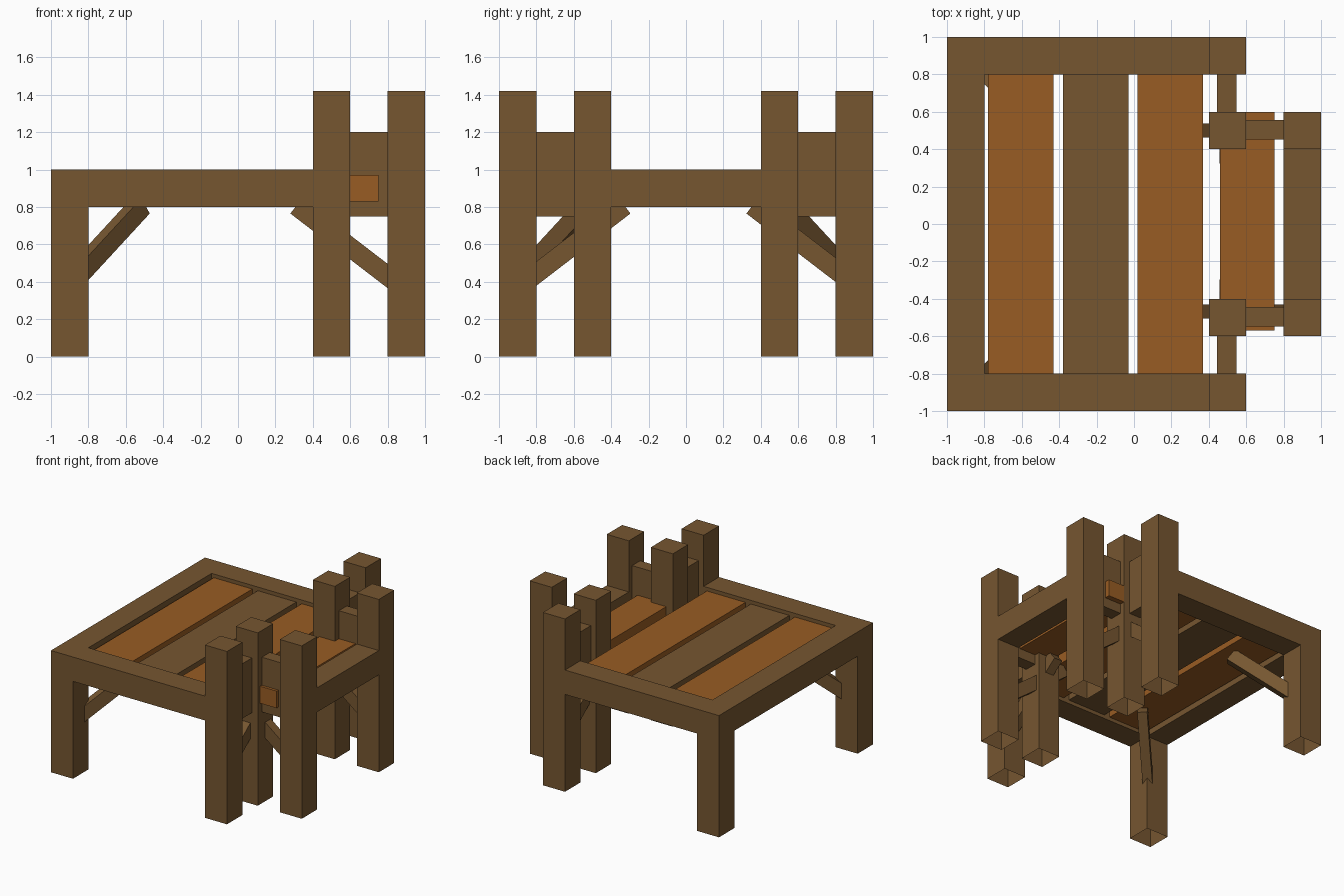
import bpy, bmesh, math
from mathutils import Matrix, Vector

if "Cube" in bpy.data.objects:
    bpy.data.objects.remove(bpy.data.objects["Cube"])


def material(name, rgb):
    m = bpy.data.materials.new(name)
    m.diffuse_color = (*rgb, 1)
    m.use_nodes = True
    m.node_tree.nodes["Principled BSDF"].inputs["Base Color"].default_value = m.diffuse_color
    return m


BROWN = material("brown wood", (0.181, 0.093, 0.030))
ORANGE = material("orange wood", (0.314, 0.107, 0.017))


def make(name, bm, mat):
    me = bpy.data.meshes.new(name)
    bm.to_mesh(me)
    bm.free()
    me.materials.append(mat)
    ob = bpy.data.objects.new(name, me)
    bpy.context.collection.objects.link(ob)
    return ob


def box(name, x0, x1, y0, y1, z0, z1, mat=BROWN, open_bottom=False):
    bm = bmesh.new()
    centre = Vector(((x0 + x1) / 2, (y0 + y1) / 2, (z0 + z1) / 2))
    bmesh.ops.create_cube(bm, size=1, matrix=Matrix.Translation(centre)
                          @ Matrix.Diagonal((x1 - x0, y1 - y0, z1 - z0, 1)))
    if open_bottom:
        bm.normal_update()
        low = [f for f in bm.faces if f.normal.z < -0.5]
        bmesh.ops.delete(bm, geom=low, context='FACES')
    return make(name, bm, mat)


def brace(name, px, py, heading, reach, width=0.075, thick=0.103):
    """Sloping bar from a post at (px, py); its lower tip edge is at 'reach'."""
    slope = math.radians(37.5)
    length = (reach - 0.03) / math.cos(slope)
    u = Vector((math.cos(slope), 0, math.sin(slope)))
    n = Vector((-math.sin(slope), 0, math.cos(slope)))
    centre = Vector((reach, 0, 0.765)) - u * length / 2 + n * thick / 2
    bm = bmesh.new()
    bmesh.ops.create_cube(bm, size=1, matrix=Matrix.Translation((px, py, 0))
                          @ Matrix.Rotation(math.radians(heading), 4, 'Z')
                          @ Matrix.Translation(centre)
                          @ Matrix.Rotation(-slope, 4, 'Y')
                          @ Matrix.Diagonal((length, width, thick, 1)))
    return make(name, bm, BROWN)


# Short legs and tall posts, hollow at the foot
for s, side in ((-1, "front"), (1, "back")):
    for label, x, y, h in (("leg", -0.9, 0.9, 0.8), ("outer_post", 0.5, 0.9, 1.42),
                           ("inner_post", 0.5, 0.5, 1.42), ("end_post", 0.9, 0.5, 1.42)):
        box(f"{side}_{label}", x - 0.1, x + 0.1, s * y - 0.1, s * y + 0.1, 0, h,
            open_bottom=True)

# Frame beams
box("front_beam", -1, 0.4, -1, -0.8, 0.8, 1)
box("back_beam", -1, 0.4, 0.8, 1, 0.8, 1)
box("left_beam", -1, -0.8, -0.8, 0.8, 0.8, 1)
box("right_beam", 0.8, 1, -0.4, 0.4, 0.8, 1)

# Rail panels between the posts
for s, side in ((-1, "front"), (1, "back")):
    y0, y1 = sorted((s * 0.6, s * 0.8))
    box(f"{side}_cross_panel", 0.445, 0.547, y0, y1, 0.75, 1.2)
    yc = 0.505 if s > 0 else -0.495
    box(f"{side}_side_panel", 0.6, 0.8, yc - 0.052, yc + 0.052, 0.75, 1.2)

# Deck planks
for i, mat in enumerate((ORANGE, BROWN, ORANGE)):
    x = -0.78 + 0.4 * i
    box(f"plank_{i + 1}", x, x + 0.35, -0.8, 0.8, 0.83, 0.97, mat)
box("step_plank", 0.46, 0.75, -0.57, 0.6, 0.83, 0.97, ORANGE)

# Diagonal braces
brace("front_leg_brace", -0.9, -0.9, 45, 0.568)
brace("back_leg_brace", -0.9, 0.9, -45, 0.568)
brace("front_post_brace", 0.495, -0.9, 90, 0.603)
brace("back_post_brace", 0.495, 0.9, -90, 0.577)
brace("front_end_brace", 0.9, -0.467, 180, 0.62)
brace("back_end_brace", 0.9, 0.50, 180, 0.62)
